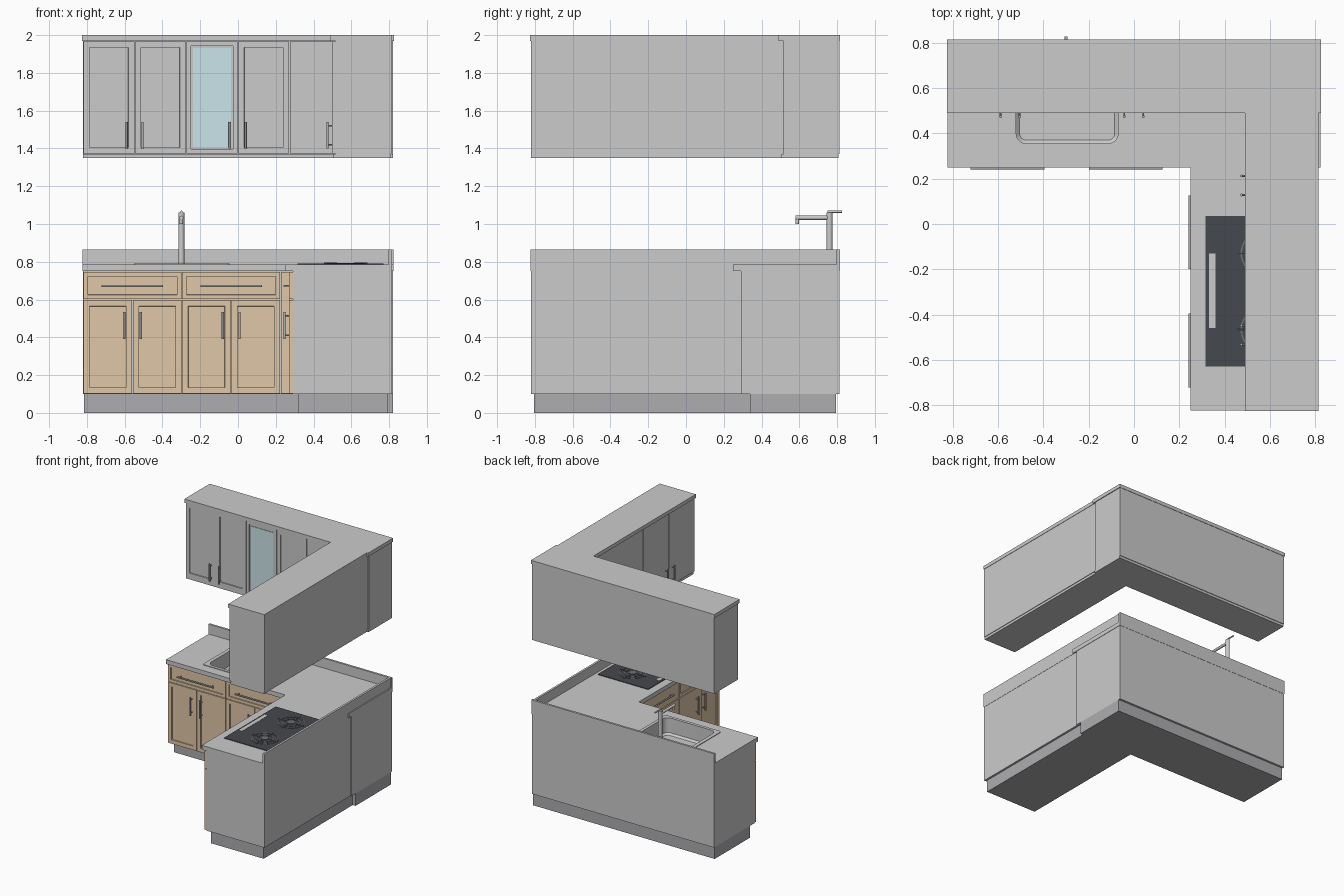
import bpy, bmesh, math
from mathutils import Vector

if "Cube" in bpy.data.objects:
    bpy.data.objects.remove(bpy.data.objects["Cube"])


def material(name, r, g, b):
    m = bpy.data.materials.new(name)
    m.diffuse_color = (r, g, b, 1)
    m.use_nodes = True
    m.node_tree.nodes["Principled BSDF"].inputs["Base Color"].default_value = m.diffuse_color
    return m


WOOD = material("wood", 0.74, 0.57, 0.39)
STONE = material("stone", 0.88, 0.87, 0.85)
PLINTH = material("plinth", 0.42, 0.42, 0.44)
BLACK = material("hob_black", 0.06, 0.065, 0.075)
GLASS = material("glass", 0.6, 0.78, 0.82)
METAL = material("metal", 0.45, 0.45, 0.46)


def finish(bm, name, mat=None, smooth=False):
    bmesh.ops.recalc_face_normals(bm, faces=bm.faces[:])
    me = bpy.data.meshes.new(name)
    bm.to_mesh(me)
    bm.free()
    ob = bpy.data.objects.new(name, me)
    bpy.context.collection.objects.link(ob)
    if mat:
        me.materials.append(mat)
    if smooth:
        bpy.ops.object.select_all(action='DESELECT')
        ob.select_set(True)
        bpy.context.view_layer.objects.active = ob
        bpy.ops.object.shade_smooth_by_angle(angle=math.radians(40))
    return ob


def place(p, side):
    """Wing coordinates (along, depth, height); the right wing swaps x and y."""
    return Vector((p[1], p[0], p[2]) if side else p)


def box(name, u, v, z, side=0, mat=None, frame=0, sink=0.008):
    """Box from extents; frame > 0 recesses a panel in the front face."""
    bm = bmesh.new()
    bmesh.ops.create_cube(bm, size=1)
    for w in bm.verts:
        p = [r[0] if c < 0 else r[1] for r, c in zip((u, v, z), w.co)]
        w.co = place(p, side)
    bmesh.ops.recalc_face_normals(bm, faces=bm.faces[:])
    if frame:
        out = place((0, -1, 0), side)
        front = next(f for f in bm.faces if f.normal.dot(out) > 0.9)
        bmesh.ops.inset_region(bm, faces=[front], thickness=frame)
        inner = bmesh.ops.inset_region(bm, faces=[front], thickness=0.001)
        for w in front.verts:
            w.co -= out * sink
    return finish(bm, name, mat)


def rod(bm, a, b, r, n=12):
    a, b = Vector(a), Vector(b)
    d = b - a
    m = d.to_track_quat('Z', 'Y').to_matrix().to_4x4()
    m.translation = (a + b) / 2
    bmesh.ops.create_cone(bm, cap_ends=True, segments=n, radius1=r, radius2=r,
                          depth=d.length, matrix=m)


def handle(name, u, z, v, side):
    """Bar handle between (u0,z0) and (u1,z1) standing off a front at depth v."""
    bm = bmesh.new()
    a, b = Vector((u[0], v - 0.024, z[0])), Vector((u[1], v - 0.024, z[1]))
    rod(bm, place(a, side), place(b, side), 0.006)
    d = (b - a).normalized() * 0.02
    for p in (a + d, b - d):
        rod(bm, place(p, side), place((p.x, v + 0.002, p.z), side), 0.004, 8)
    finish(bm, name, METAL, True)


def rounded(x, y, r, z, n=6):
    pts = []
    for i, (cx, cy) in enumerate(((x[1] - r, y[1] - r), (x[0] + r, y[1] - r),
                                  (x[0] + r, y[0] + r), (x[1] - r, y[0] + r))):
        for k in range(n + 1):
            t = (i + k / n) * math.pi / 2
            pts.append((cx + r * math.cos(t), cy + r * math.sin(t), z))
    return pts


def loft(name, loops, mat=None, cap_start=False, smooth=True):
    bm = bmesh.new()
    rings = [[bm.verts.new(p) for p in lp] for lp in loops]
    n = len(rings[0])
    for a, b in zip(rings, rings[1:]):
        for i in range(n):
            bm.faces.new((a[i], a[(i + 1) % n], b[(i + 1) % n], b[i]))
    bm.faces.new(rings[-1])
    if cap_start:
        bm.faces.new(rings[0])
    return finish(bm, name, mat, smooth)


E, B, G = 0.82, 0.812, 0.002       # wing end, back plane, half gap between fronts
sink_hosts = []
for s, wing in enumerate(("back", "right")):
    def end(corner, full=E):
        return corner if s else full
    # base units
    box(wing + "_plinth", (-0.815 if not s else -0.805, end(0.34)), (0.34 - 0.02 * s, 0.795), (0, 0.10), s, PLINTH)
    base = box(wing + "_base_carcass", (-E, end(0.29)), (0.29, B), (0.10, 0.75), s)
    top = box(wing + "_worktop", (-0.823, end(0.25, 0.823)), (0.25, B + 0.002), (0.75, 0.785), s, STONE)
    box(wing + "_splashback", (-0.823, end(0.797, 0.823)), (0.797, B + 0.002), (0.785, 0.865), s, STONE)
    if not s:
        sink_hosts += [base, top]
    for i in range(2):
        u0 = -E + i * 0.5225
        u1, mid = u0 + 0.5225, u0 + 0.26125
        box(wing + "_drawer_front", (u0 + G, u1 - G), (0.27, 0.29), (0.602, 0.745), s, WOOD, 0.033)
        handle(wing + "_drawer_handle", (mid - 0.163, mid + 0.163), (0.672, 0.672), 0.27, s)
        for a, b, h in ((u0, mid, mid - 0.044), (mid, u1, mid + 0.044)):
            box(wing + "_base_door", (a + G, b - G), (0.27, 0.29), (0.103, 0.597), s, WOOD, 0.045)
            handle(wing + "_base_door_handle", (h, h), (0.39, 0.535), 0.27, s)
    box(wing + "_base_filler", (0.227, 0.27 if s else 0.29), (0.27, 0.29), (0.103, 0.745), s, WOOD)

    # wall units
    box(wing + "_wall_carcass", (-E, end(0.515)), (0.515, B), (1.37, 1.97), s)
    box(wing + "_wall_bottom", (-E, end(0.505)), (0.505, B - 0.005), (1.35, 1.37), s)
    box(wing + "_cornice", (-0.826, end(0.49, 0.826)), (0.49, B + 0.003), (1.97, 2.0), s)
    step, glazed = (0.33, 1) if s else (0.273, 2)
    for i in range(4):
        a, b = -E + i * step, -E + (i + 1) * step
        is_glass = i == glazed
        box(wing + "_wall_door", (a + G, b - G), (0.498, 0.515), (1.373, 1.967), s, None,
            0.033 if is_glass else 0.045)
        if is_glass:
            box(wing + "_door_glass", (a + 0.036, b - 0.036), (0.502, 0.508), (1.407, 1.933), s, GLASS)
        h = b - 0.042 if i % 2 == 0 else a + 0.042
        handle(wing + "_wall_door_handle", (h, h), (1.40, 1.54), 0.498, s)
    if not s:
        box("back_wall_filler", (0.274, 0.515), (0.498, 0.515), (1.373, 1.967))

# sink: rim plate and rounded bowl, with a cutter for the worktop
SX, SY = (-0.52, -0.07), (0.355, 0.695)
RX, RY = (-0.55, -0.045), (0.33, 0.72)
loft("sink", [rounded(RX, RY, 0.02, 0.785), rounded(RX, RY, 0.02, 0.79),
              rounded(SX, SY, 0.045, 0.79), rounded(SX, SY, 0.045, 0.67),
              rounded((-0.505, -0.085), (0.37, 0.68), 0.03, 0.655)])
CX, CY = (-0.53, -0.06), (0.345, 0.705)
cutter = loft("sink_cutter", [rounded(CX, CY, 0.05, 0.64), rounded(CX, CY, 0.05, 0.9)],
              cap_start=True, smooth=False)
cutter.hide_render = True
cutter.hide_viewport = True
for ob in sink_hosts:
    m = ob.modifiers.new("sink_hole", 'BOOLEAN')
    m.object = cutter
    m.operation = 'DIFFERENCE'
    m.solver = 'EXACT'
bm = bmesh.new()
rod(bm, (-0.295, 0.525, 0.654), (-0.295, 0.525, 0.658), 0.03, 24)
finish(bm, "sink_drain", METAL, True)

# tap
bm = bmesh.new()
rod(bm, (-0.3, 0.76, 0.785), (-0.3, 0.76, 1.06), 0.016, 24)
rod(bm, (-0.3, 0.76, 1.033), (-0.3, 0.58, 1.033), 0.011, 16)
rod(bm, (-0.3, 0.589, 1.036), (-0.3, 0.589, 1.0), 0.009, 16)
rod(bm, (-0.3, 0.748, 1.065), (-0.3, 0.827, 1.065), 0.006, 12)
finish(bm, "tap", None, True)

# hob with control strip and two burners
box("hob_plate", (0.315, 0.77), (-0.63, 0.035), (0.785, 0.79), 0, BLACK)
box("hob_control_strip", (0.33, 0.36), (-0.46, -0.13), (0.79, 0.7915))
for cy in (-0.13, -0.467):
    bm = bmesh.new()
    for r in (0.1, 0.065):
        rings = [[bm.verts.new((0.57 + q * math.cos(t), cy + q * math.sin(t), z))
                  for t in (math.tau * k / 40 for k in range(40))]
                 for q, z in ((r, 0.79), (r, 0.793), (r - 0.007, 0.793), (r - 0.007, 0.79))]
        for a, b in zip(rings, rings[1:]):
            for k in range(40):
                j = (k + 1) % 40
                bm.faces.new((a[k], a[j], b[j], b[k]))
    rod(bm, (0.57, cy, 0.79), (0.57, cy, 0.794), 0.028, 24)
    for k in range(4):
        t = k * math.pi / 2
        d = Vector((math.cos(t), math.sin(t), 0))
        c = Vector((0.57, cy, 0.792))
        rod(bm, c + d * 0.045, c + d * 0.115, 0.003, 8)
    finish(bm, "burner", material("burner_grey", 0.16, 0.16, 0.17), True)
